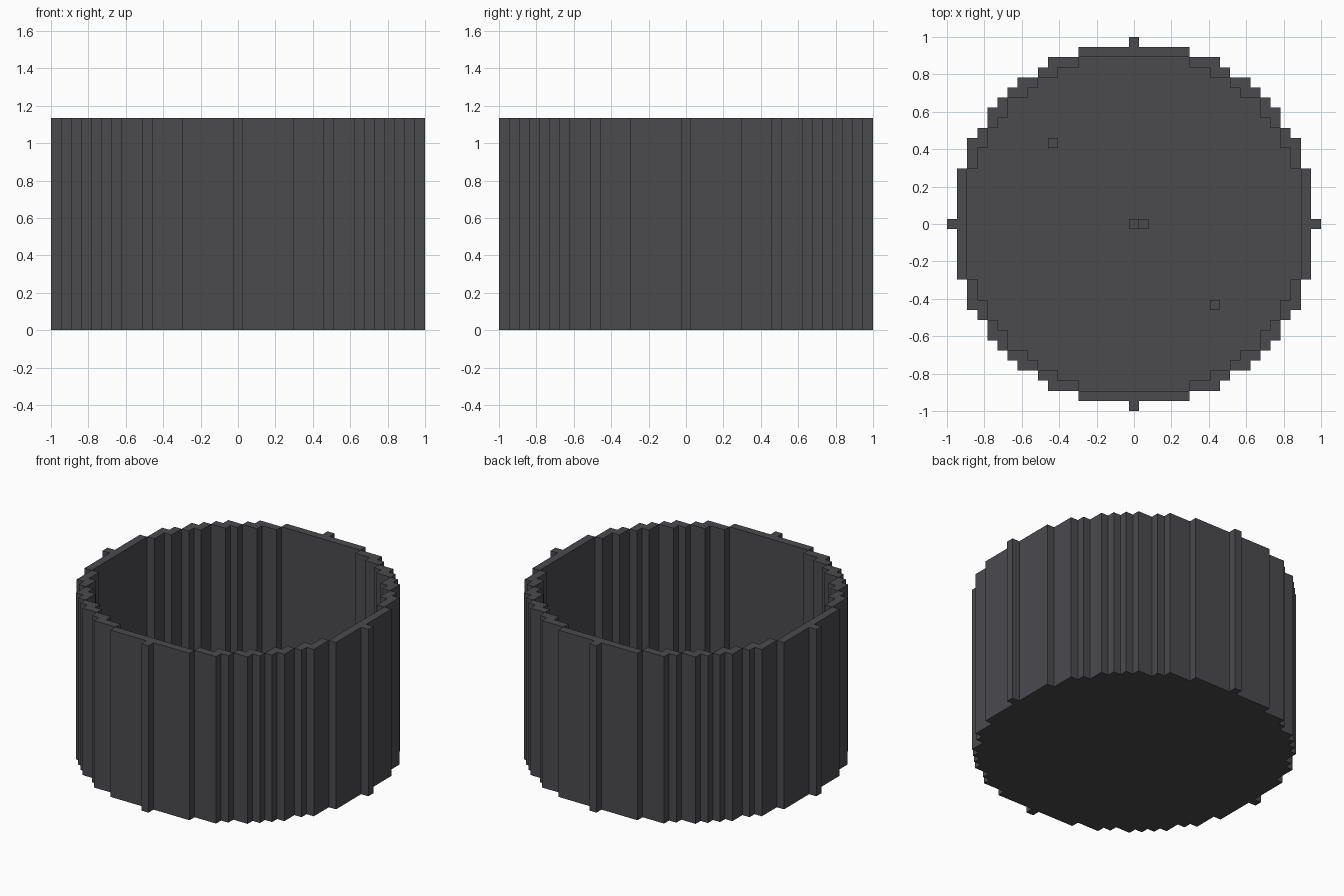
import bpy
import bmesh

if "Cube" in bpy.data.objects:
    bpy.data.objects.remove(bpy.data.objects["Cube"], do_unlink=True)

RADIUS = 18                      # in blocks, measured from the centre block
BLOCK = 2 / (2 * RADIUS + 1)
WALL_HEIGHT = 21

mat = bpy.data.materials.new("charcoal grey")
mat.use_nodes = True
colour = (0.070, 0.068, 0.076, 1)
mat.diffuse_color = colour
mat.node_tree.nodes["Principled BSDF"].inputs["Base Color"].default_value = colour


def build_blocks(name, cells, bottom, top):
    """Extrude a footprint of square cells from one block level to another."""
    bm = bmesh.new()
    corners = {}

    def corner(x, y):
        if (x, y) not in corners:
            corners[x, y] = bm.verts.new(
                ((x - 0.5) * BLOCK, (y - 0.5) * BLOCK, bottom * BLOCK))
        return corners[x, y]

    for x, y in cells:
        bm.faces.new((corner(x, y), corner(x + 1, y),
                      corner(x + 1, y + 1), corner(x, y + 1)))
    result = bmesh.ops.extrude_face_region(bm, geom=bm.faces[:], use_keep_orig=True)
    raised = [g for g in result["geom"] if isinstance(g, bmesh.types.BMVert)]
    bmesh.ops.translate(bm, verts=raised, vec=(0, 0, (top - bottom) * BLOCK))
    bmesh.ops.recalc_face_normals(bm, faces=bm.faces[:])
    # Merge the flat runs of cells into larger faces
    bmesh.ops.dissolve_limit(bm, angle_limit=0.01, verts=bm.verts[:], edges=bm.edges[:])
    mesh = bpy.data.meshes.new(name)
    bm.to_mesh(mesh)
    bm.free()
    mesh.materials.append(mat)
    obj = bpy.data.objects.new(name, mesh)
    bpy.context.collection.objects.link(obj)
    return obj


# Split the stepped disc into an outer ring and an inner floor
span = range(-RADIUS, RADIUS + 1)
disc = [(x, y) for x in span for y in span if x * x + y * y <= RADIUS ** 2]
ring = [(x, y) for x, y in disc if x * x + y * y >= (RADIUS - 1) ** 2]
inside = [c for c in disc if c not in set(ring)]

build_blocks("round_wall", ring, 0, WALL_HEIGHT)
build_blocks("floor", inside, 0, 1)

# Single blocks standing on the floor
build_blocks("centre_stud", [(0, 0)], 1, 3)
build_blocks("centre_side_stud", [(1, 0)], 1, 2)
build_blocks("back_right_stud", [(-8, 8)], 1, 2)
build_blocks("front_left_stud", [(8, -8)], 1, 2)
